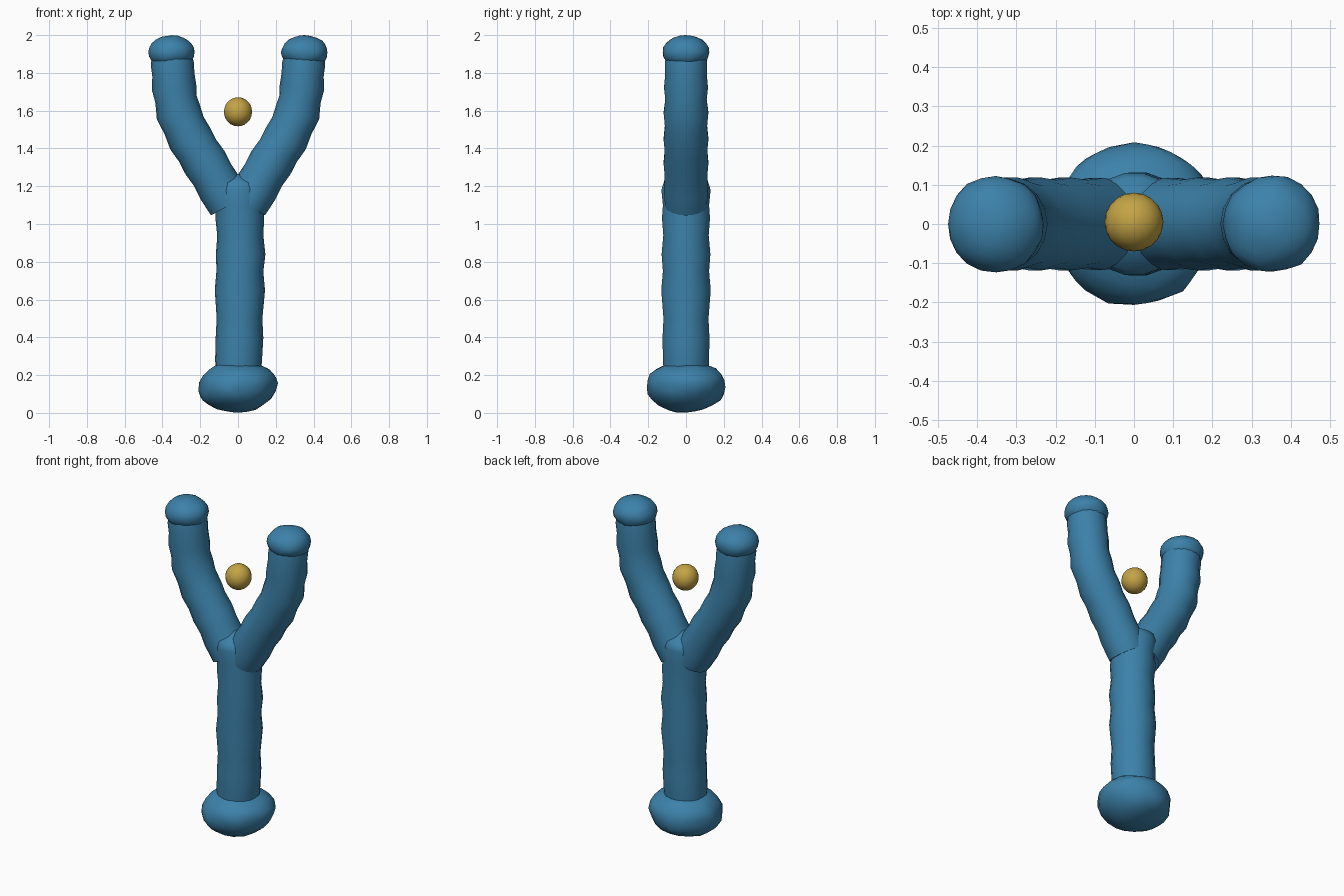
import bpy, bmesh, math
from mathutils import Vector, noise

if "Cube" in bpy.data.objects:
    bpy.data.objects.remove(bpy.data.objects["Cube"])


def material(name, rgb):
    m = bpy.data.materials.new(name)
    m.diffuse_color = (*rgb, 1)
    m.use_nodes = True
    m.node_tree.nodes["Principled BSDF"].inputs["Base Color"].default_value = m.diffuse_color
    return m


BLUE = material("blue wood", (0.045, 0.22, 0.40))
GOLD = material("gold", (0.55, 0.37, 0.06))


def finish(bm, name, mat, angle=50):
    bmesh.ops.recalc_face_normals(bm, faces=bm.faces)
    me = bpy.data.meshes.new(name)
    bm.to_mesh(me)
    bm.free()
    me.materials.append(mat)
    ob = bpy.data.objects.new(name, me)
    bpy.context.collection.objects.link(ob)
    bpy.ops.object.select_all(action='DESELECT')
    ob.select_set(True)
    bpy.context.view_layer.objects.active = ob
    bpy.ops.object.shade_smooth_by_angle(angle=math.radians(angle))
    return ob


def tube(name, path, sides=18):
    """Sweep rings along (x, z, radius) points lying in the xz plane."""
    bm = bmesh.new()
    pts = [Vector((x, 0, z)) for x, z, r in path]
    rings = []
    for i, p in enumerate(pts):
        t = (pts[min(i + 1, len(pts) - 1)] - pts[max(i - 1, 0)]).normalized()
        u, v = Vector((t.z, 0, -t.x)), Vector((0, 1, 0))
        ring = []
        for k in range(sides):
            a = 2 * math.pi * k / sides
            q = p + (u * math.cos(a) + v * math.sin(a)) * path[i][2]
            ring.append(bm.verts.new(q))
        rings.append(ring)
    for a, b in zip(rings, rings[1:]):
        for k in range(sides):
            n = (k + 1) % sides
            bm.faces.new((a[k], a[n], b[n], b[k]))
    bm.faces.new(rings[0])
    bm.faces.new(rings[-1])
    return finish(bm, name, BLUE)


def knob(name, center, scale, mat, lump=0.0, subdiv=3):
    """Slightly lumpy ellipsoid."""
    bm = bmesh.new()
    bmesh.ops.create_icosphere(bm, subdivisions=subdiv, radius=1)
    for v in bm.verts:
        f = 1 + lump * noise.noise(v.co * 2.2 + Vector(center) * 3)
        v.co = Vector([c + s * w * f for c, s, w in zip(center, scale, v.co)])
    return finish(bm, name, mat)


# Handle: gently rippled shaft with a short peak in the fork
tube("handle", [(0.0, 0.18, 0.118), (0.003, 0.28, 0.124), (0.008, 0.4, 0.126),
                (0.008, 0.5, 0.121), (0.01, 0.65, 0.133), (0.01, 0.75, 0.124),
                (0.014, 0.84, 0.131), (0.012, 0.94, 0.122), (0.01, 1.03, 0.129),
                (0.006, 1.1, 0.124), (0.0, 1.18, 0.132), (0.0, 1.22, 0.12),
                (0.0, 1.265, 0.03)])

# Base: rounded pommel
base = knob("base", (0, 0, 0.137), (0.208, 0.208, 0.135), BLUE, 0.05)
for v in base.data.vertices:
    # fuller, flatter shoulder on top and tilted waist
    if v.co.z > 0.15:
        v.co.xy *= 1 + 0.9 * (v.co.z - 0.15)
    v.co.z += 0.09 * v.co.x * max(0, 1 - abs(v.co.z - 0.137) / 0.13)

# Fork arms and rounded tips, mirrored left and right
arm = [(0.045, 1.10, 0.112), (0.095, 1.19, 0.119), (0.135, 1.26, 0.114),
       (0.175, 1.325, 0.12), (0.215, 1.39, 0.114), (0.252, 1.45, 0.12),
       (0.285, 1.52, 0.113), (0.315, 1.59, 0.12), (0.328, 1.66, 0.111),
       (0.338, 1.72, 0.118), (0.342, 1.79, 0.112), (0.348, 1.85, 0.114),
       (0.35, 1.9, 0.105)]
for side, s in (("left", -1), ("right", 1)):
    tube(side + "_arm", [(s * x, z, r) for x, z, r in arm])
    knob(side + "_tip", (s * 0.352, 0, 1.91), (0.124, 0.124, 0.09), BLUE, 0.05)

# Ball floating in the fork
knob("ball", (0, 0.005, 1.594), (0.075, 0.075, 0.077), GOLD)
